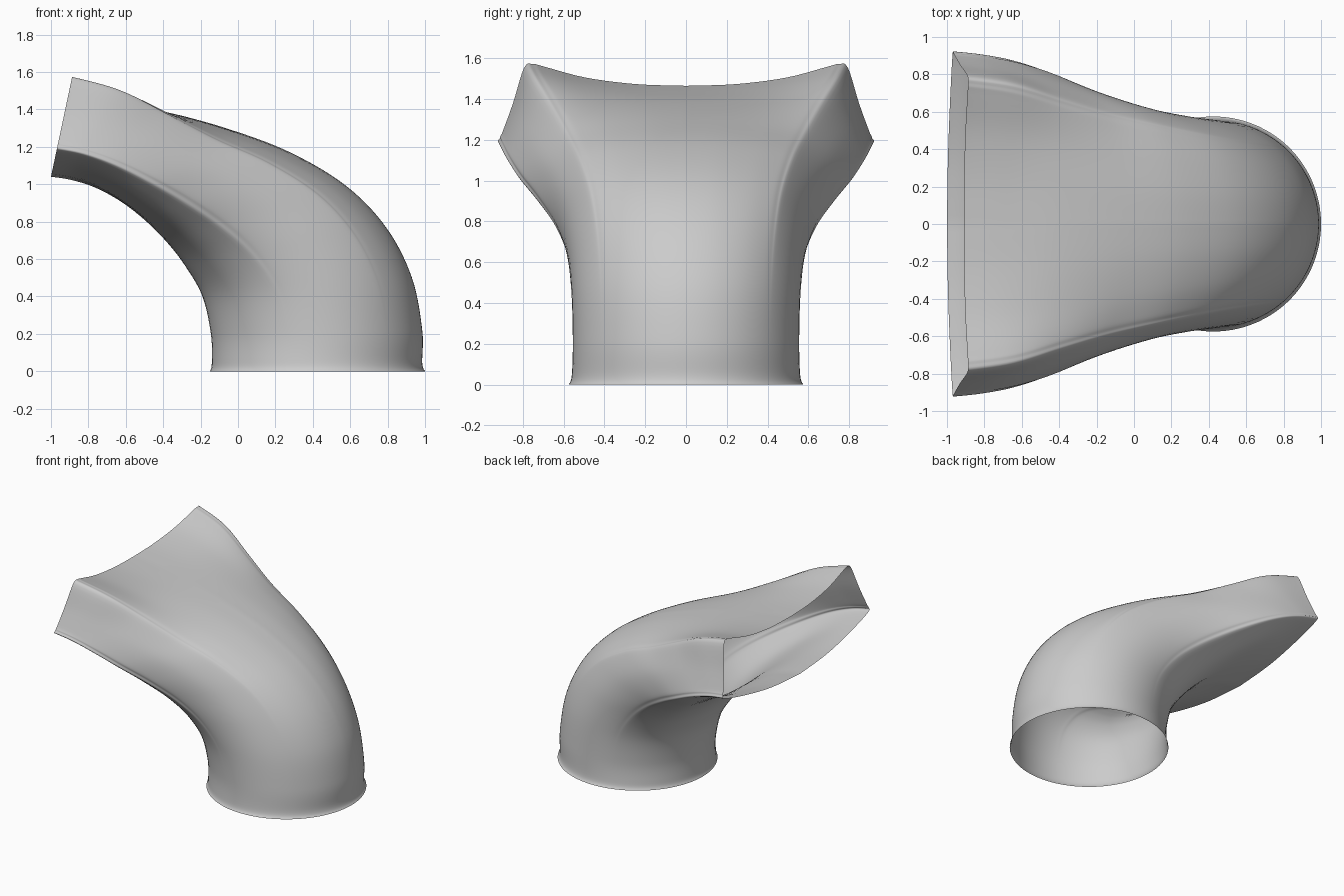
import bpy, bmesh, math

cube = bpy.data.objects.get("Cube")
if cube:
    bpy.data.objects.remove(cube)


def spline(points, steps):
    """Smooth curve through tuples of any length."""
    pts = [points[0]] + list(points) + [points[-1]]
    out = []
    for a, b, c, d in zip(pts, pts[1:], pts[2:], pts[3:]):
        for k in range(steps):
            t = k / steps
            out.append(tuple(
                q + 0.5 * t * (r - p + t * (2*p - 5*q + 4*r - s + t * (3*(q - r) + s - p)))
                for p, q, r, s in zip(a, b, c, d)))
    out.append(tuple(points[-1]))
    return out


# Half outlines: angle on the round pipe, then across and height
# for the pear-shaped middle and for the wide mouth
half = spline([
    (0, 0, 1, 0, 1),
    (15, .23, .97, .27, 1.04),
    (30, .46, .88, .54, 1.19),
    (42, .625, .77, .76, 1.44),
    (47, .685, .71, .82, 1.5),
    (52, .735, .63, .87, 1.42),
    (75, .87, .20, .93, .6),
    (98, .97, -.28, .985, -.05),
    (104, .985, -.41, 1, -.2),
    (110, .98, -.53, .985, -.35),
    (135, .8, -.81, .7, -.65),
    (158, .42, -.96, .37, -.89),
    (180, 0, -1, 0, -1)], 5)
ring = half + [(-a, -mu, mv, -wu, wv) for a, mu, mv, wu, wv in reversed(half[1:-1])]

# Stations: inner x, z, outer x, z, half width, share of middle, share of mouth
stations = spline([
    (-.15, 0, 1.0, 0, .575, 0, 0),
    (-.14, .045, .985, .045, .56, 0, 0),
    (-.145, .2, .985, .22, .555, 0, 0),
    (-.19, .4, .93, .5, .565, .1, 0),
    (-.28, .56, .795, .765, .595, .35, 0),
    (-.38, .69, .58, .99, .65, .7, 0),
    (-.50, .81, .28, 1.17, .735, .95, 0),
    (-.63, .91, -.05, 1.295, .82, .95, .05),
    (-.77, .985, -.38, 1.385, .875, .66, .34),
    (-.9, 1.025, -.68, 1.435, .9, .2, .8),
    (-1, 1.04, -.91, 1.465, .912, 0, 1)], 7)

# Loft the open duct shell
bm = bmesh.new()
rows = []
for ix, iz, ox, oz, width, mid, wide in stations:
    row = []
    plain = 1 - mid - wide
    for a, mu, mv, wu, wv in ring:
        a = math.radians(a)
        y = width * (plain * math.sin(a) + mid * mu + wide * wu)
        h = (plain * math.cos(a) + mid * mv + wide * wv + 1) / 2
        row.append(bm.verts.new((ix + (ox - ix) * h, y, iz + (oz - iz) * h)))
    rows.append(row)
n = len(ring)
for low, high in zip(rows, rows[1:]):
    for j in range(n):
        k = (j + 1) % n
        bm.faces.new((low[j], low[k], high[k], high[j])).smooth = True

mesh = bpy.data.meshes.new("duct_shell")
bm.to_mesh(mesh)
bm.free()
duct = bpy.data.objects.new("duct_shell", mesh)
bpy.context.collection.objects.link(duct)

# Plain grey finish
grey = bpy.data.materials.new("plain_grey")
grey.use_nodes = True
colour = (.6, .6, .6, 1)
grey.diffuse_color = colour
grey.node_tree.nodes["Principled BSDF"].inputs["Base Color"].default_value = colour
mesh.materials.append(grey)
